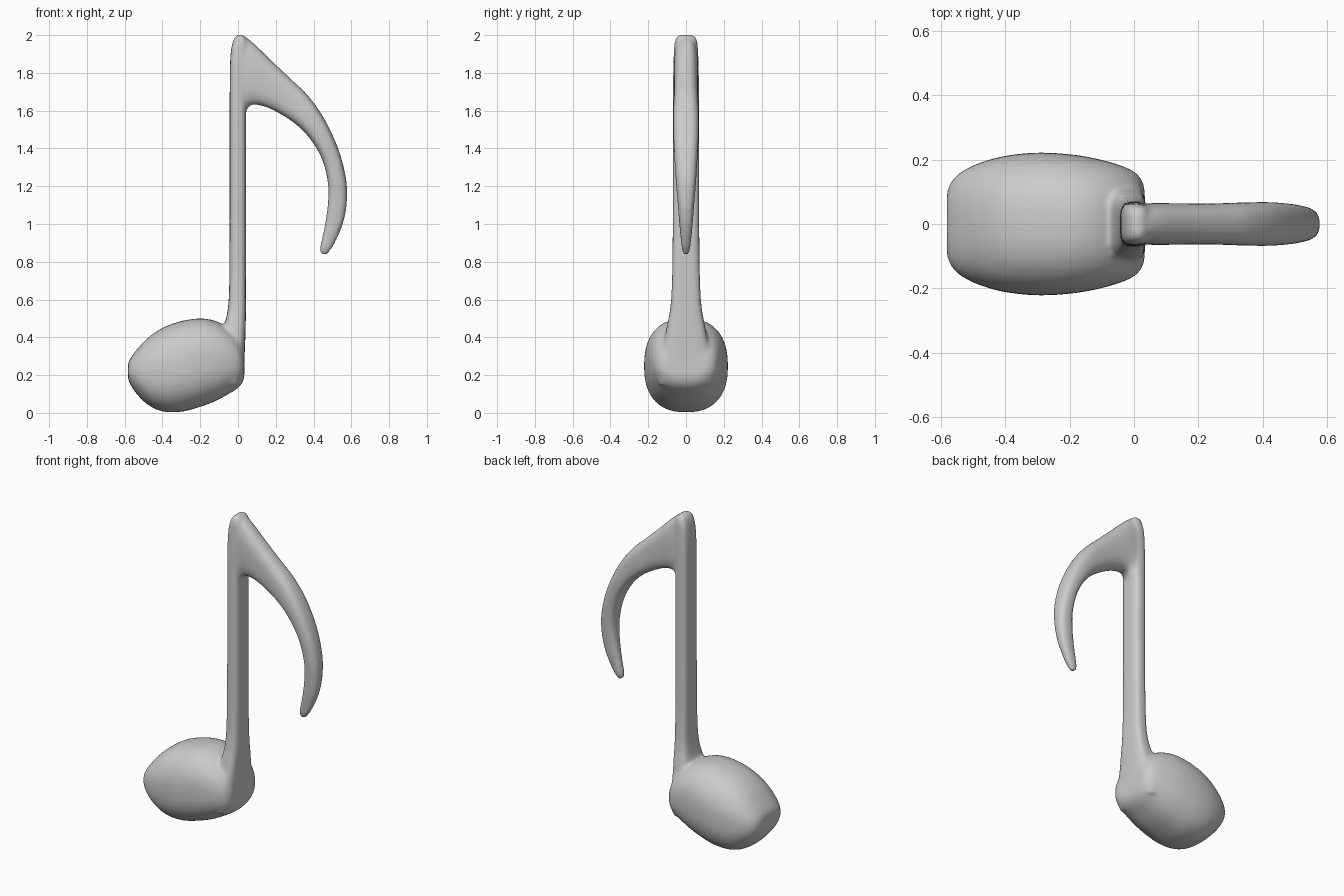
import bpy, bmesh, math
from mathutils import Vector

if "Cube" in bpy.data.objects:
    bpy.data.objects.remove(bpy.data.objects["Cube"])

SIDES, STEPS = 40, 6


def catmull(p0, p1, p2, p3, t):
    return 0.5 * (2 * p1 + (p2 - p0) * t + (2 * p0 - 5 * p1 + 4 * p2 - p3) * t * t
                  + (3 * p1 - p0 - 3 * p2 + p3) * t ** 3)


def spow(v, e):
    return math.copysign(abs(v) ** e, v)


def loft(bm, rows, power):
    """Rows are (xa, za, xb, zb, half_width): two outline points and a y half width."""
    rows = [Vector(r) for r in rows]
    last = len(rows) - 1
    smooth = []
    for i in range(last):
        pts = [rows[min(max(i + k, 0), last)] for k in (-1, 0, 1, 2)]
        smooth += [catmull(*pts, s / STEPS) for s in range(STEPS)]
    smooth.append(rows[-1])
    rings = []
    for xa, za, xb, zb, hy in smooth:
        ring = []
        for k in range(SIDES):
            a = 2 * math.pi * k / SIDES
            c, s = spow(math.cos(a), 2 / power), spow(math.sin(a), 2 / power)
            ring.append(bm.verts.new(((xa + xb) / 2 + c * (xa - xb) / 2, s * hy,
                                      (za + zb) / 2 + c * (za - zb) / 2)))
        rings.append(ring)
    faces = [bm.faces.new((r[k], r[(k + 1) % SIDES], q[(k + 1) % SIDES], q[k]))
             for r, q in zip(rings, rings[1:]) for k in range(SIDES)]
    faces += [bm.faces.new(rings[0][::-1]), bm.faces.new(rings[-1])]
    bmesh.ops.recalc_face_normals(bm, faces=faces)


bm = bmesh.new()

# Note head: x, bottom z, top z, half width
head = [(-.582, .18, .26, .09), (-.572, .155, .285, .125), (-.54, .105, .33, .16),
        (-.48, .045, .395, .19), (-.40, .008, .45, .212), (-.30, .006, .486, .222),
        (-.20, .032, .5, .217), (-.12, .062, .487, .204), (-.05, .1, .45, .185),
        (0, .132, .40, .163), (.025, .165, .35, .135), (.034, .2, .31, .10)]
loft(bm, [(x, t, x, b, w) for x, b, t, w in head], 2.4)

# Stem, flaring into the head: z, left x, right x, half width
stem = [(.15, -.10, .005, .145), (.2, -.10, .028, .152), (.3, -.10, .035, .137),
        (.4, -.09, .039, .113), (.48, -.068, .041, .097), (.55, -.054, .042, .084),
        (.65, -.047, .042, .076), (.85, -.045, .042, .071), (1.2, -.044, .042, .07),
        (1.6, -.044, .042, .07), (1.8, -.043, .042, .068), (1.9, -.039, .045, .065),
        (1.96, -.029, .047, .06), (1.99, -.014, .038, .05), (2.002, .0, .024, .035)]
loft(bm, [(r, z, l, z, w) for z, l, r, w in stem], 3.5)

# Flag: outer point, inner point, half width
flag = [(-.01, 1.985, -.01, 1.57, .06), (.04, 1.988, .035, 1.59, .064),
        (.09, 1.95, .07, 1.63, .065), (.18, 1.862, .14, 1.622, .064),
        (.28, 1.768, .22, 1.585, .064), (.37, 1.68, .31, 1.525, .067),
        (.455, 1.56, .39, 1.44, .068), (.53, 1.4, .45, 1.33, .062),
        (.572, 1.24, .478, 1.2, .053), (.576, 1.11, .474, 1.09, .043),
        (.555, 1.0, .459, .99, .035), (.515, .905, .441, .91, .026),
        (.485, .855, .433, .868, .02), (.465, .835, .435, .845, .012)]
loft(bm, flag, 2.7)

mesh = bpy.data.meshes.new("music_note")
bm.to_mesh(mesh)
bm.free()
note = bpy.data.objects.new("music_note", mesh)
bpy.context.collection.objects.link(note)

# Fuse the parts into one softly blended skin
remesh = note.modifiers.new("fuse", 'REMESH')
remesh.mode = 'VOXEL'
remesh.voxel_size = 0.01
remesh.use_smooth_shade = True
soften = note.modifiers.new("soften", 'SMOOTH')
soften.factor = 0.5
soften.iterations = 8
